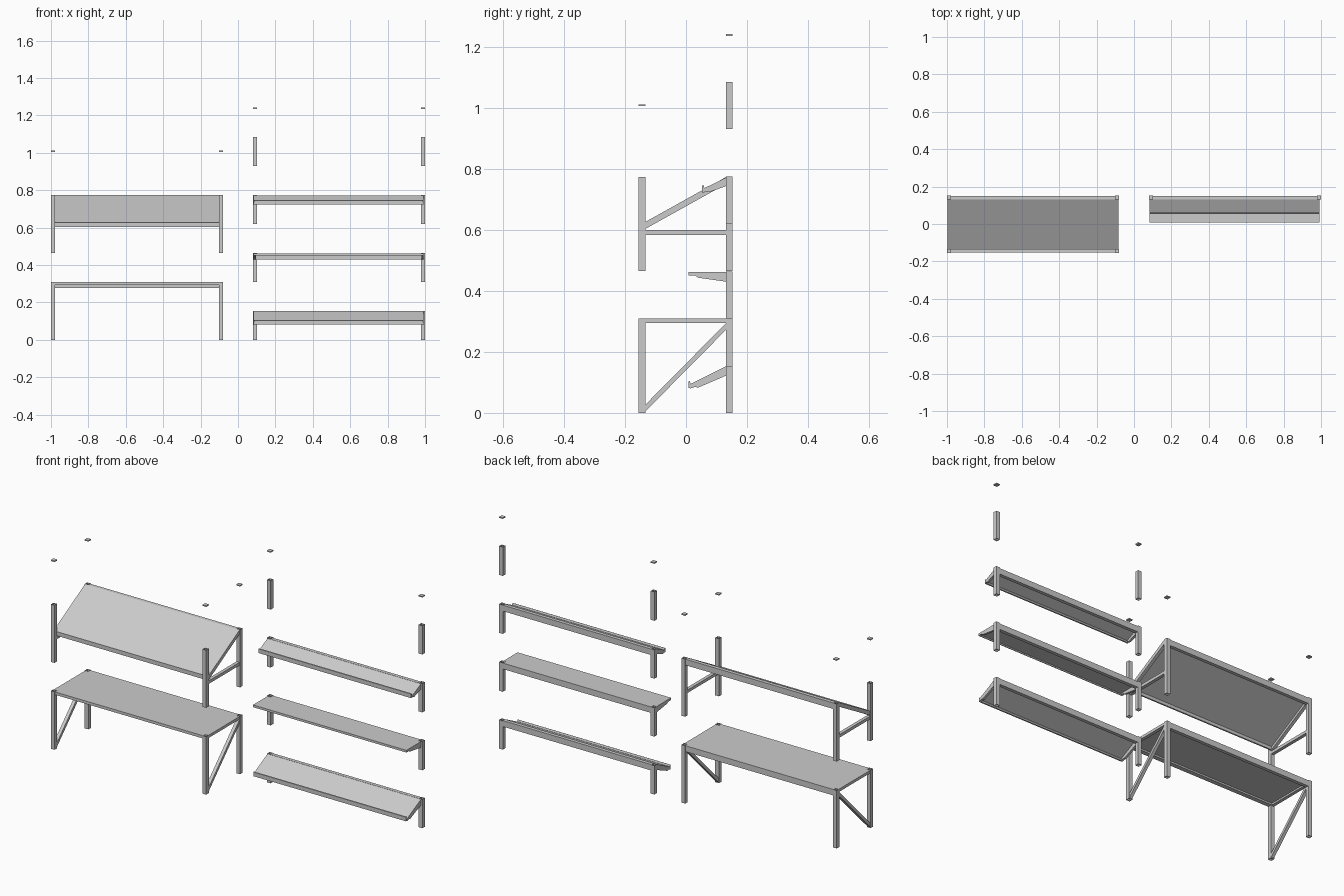
import bpy, bmesh
from math import radians, sin, cos

if "Cube" in bpy.data.objects:
    bpy.data.objects.remove(bpy.data.objects["Cube"])

W = 0.022            # post width
YF, YB = -0.144, 0.142   # front and back post centres


def mesh_object(name, bm):
    bmesh.ops.recalc_face_normals(bm, faces=bm.faces)
    me = bpy.data.meshes.new(name)
    bm.to_mesh(me)
    bm.free()
    ob = bpy.data.objects.new(name, me)
    bpy.context.collection.objects.link(ob)
    return ob


def box(name, x0, x1, y0, y1, z0, z1):
    return prism(name, [(y0, z0), (y1, z0), (y1, z1), (y0, z1)], x0, x1)


def prism(name, pts, x0, x1):
    """Extrude a side profile (y, z) along x."""
    bm = bmesh.new()
    f = bm.faces.new([bm.verts.new((x0, y, z)) for y, z in pts])
    ext = bmesh.ops.extrude_face_region(bm, geom=[f])
    verts = [v for v in ext["geom"] if isinstance(v, bmesh.types.BMVert)]
    bmesh.ops.translate(bm, verts=verts, vec=(x1 - x0, 0, 0))
    return mesh_object(name, bm)


def tube(name, x, y, z0, z1, wall=0.003):
    """Hollow square post, open at both ends."""
    bm = bmesh.new()
    loops = []
    for h, z in ((W/2, z0), (W/2, z1), (W/2 - wall, z1), (W/2 - wall, z0)):
        loops.append([bm.verts.new((x + a*h, y + b*h, z))
                      for a, b in ((-1, -1), (1, -1), (1, 1), (-1, 1))])
    for i in range(4):
        a, b = loops[i], loops[(i + 1) % 4]
        for j in range(4):
            k = (j + 1) % 4
            bm.faces.new((a[j], a[k], b[k], b[j]))
    return mesh_object(name, bm)


def cap(x, y, z):
    box("post_cap", x - W/2, x + W/2, y - W/2, y + W/2, z - 0.003, z + 0.003)


# ---- Left unit: flat table below, sloped table above ----
LX = (-0.989, -0.091)
for x in LX:
    for y in (YF, YB):
        tube("table_leg", x, y, 0, 0.31)
        tube("upper_table_leg", x, y, 0.465, 0.773)
        cap(x, y, 1.008)
    a, b = x - 0.009, x + 0.009
    f, k = YF + W/2, YB - W/2
    box("table_side_beam", a, b, f, k, 0.294, 0.307)
    prism("table_diagonal_brace", [(f, 0.005), (k, 0.272), (k, 0.294), (f, 0.027)], a, b)
    box("upper_side_beam", a, b, f, k, 0.583, 0.599)
    prism("upper_sloped_beam", [(f, 0.603), (k, 0.750), (k, 0.772), (f, 0.625)], a, b)

f, k = YF + W/2, YB - W/2
box("table_top", -0.998, -0.082, f, k, 0.303, 0.309)
box("table_front_edge", LX[0] + W/2, LX[1] - W/2, YF - W/2 + 0.003, f + 0.006, 0.294, 0.309)
prism("sloped_top", [(f, 0.619), (k, 0.766), (k, 0.773), (f, 0.626)], -0.998, -0.082)
box("sloped_front_edge", LX[0] + W/2, LX[1] - W/2, f - 0.004, f + 0.004, 0.604, 0.626)
for n, z in (("table_back_rail", 0.277), ("upper_back_rail", 0.74)):
    box(n, LX[0] + W/2, LX[1] - W/2, YB - W/2, YB + W/2 - 0.003, z, z + 0.032)

# ---- Right unit: three wall shelves on back posts ----
RX = (0.091, 0.989)
for x in RX:
    for z in (0, 0.31, 0.62, 0.93):
        tube("shelf_post", x, YB, z, z + 0.154)
    cap(x, YB, 1.238)

SHELVES = {
    # name: board start/end (y, z), bracket profile
    "lower_shelf": ((0.012, 0.093), (0.131, 0.153),
                    [(0.131, 0.153), (0.131, 0.122), (0.04, 0.083), (0.03, 0.085), (0.014, 0.08), (0.012, 0.093)]),
    "middle_shelf": ((0.008, 0.462), (0.131, 0.462),
                     [(0.131, 0.462), (0.131, 0.43), (0.04, 0.443), (0.03, 0.45), (0.008, 0.45)][0:5] + [(0.008, 0.462)]),
    "upper_shelf": ((0.057, 0.735), (0.131, 0.771),
                    [(0.131, 0.771), (0.131, 0.743), (0.075, 0.723), (0.057, 0.727), (0.057, 0.735)]),
}
for (name, (p, q, prof)), zb in zip(SHELVES.items(), (0.122, 0.43, 0.74)):
    t = 0.005
    prism(name, [p, q, (q[0], q[1] - t), (p[0], p[1] - t)], 0.085, 0.988)
    for x in RX:
        s = 1 if x < 0.5 else -1
        x0 = 0.083 if s > 0 else 0.980
        prism(name + "_bracket", prof, x0, x0 + 0.012)
    # back rail between the posts
    box(name + "_back_rail", RX[0] + W/2, RX[1] - W/2, YB - W/2, YB + W/2 - 0.003, zb, zb + 0.032)
    # front lip on the sloped shelves
    if name != "middle_shelf":
        y, z = p
        prism(name + "_lip", [(y - 0.004, z + 0.010), (y, z + 0.012), (y + 0.006, z - 0.005),
                              (y + 0.004, z - 0.012), (y - 0.004, z - 0.012)], 0.085, 0.988)
    else:
        box(name + "_front_edge", 0.085, 0.988, p[0], p[0] + 0.004, 0.45, 0.462)
